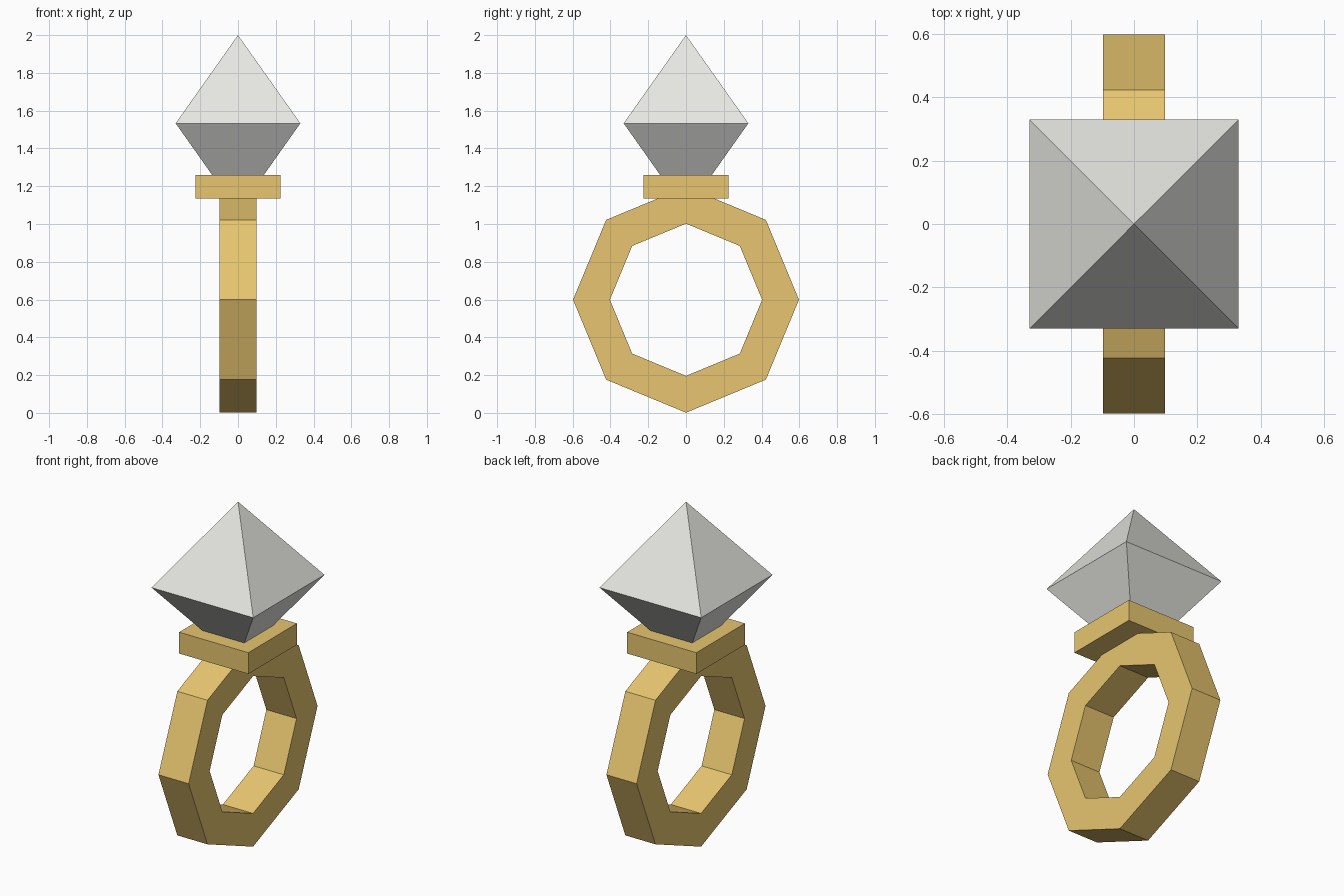
import bpy
import math

if "Cube" in bpy.data.objects:
    bpy.data.objects.remove(bpy.data.objects["Cube"])


def material(name, rgb):
    mat = bpy.data.materials.new(name)
    mat.diffuse_color = (*rgb, 1.0)
    mat.use_nodes = True
    mat.node_tree.nodes["Principled BSDF"].inputs["Base Color"].default_value = mat.diffuse_color
    return mat


gold = material("gold", (0.80, 0.56, 0.16))
crystal = material("pale_crystal", (0.80, 0.80, 0.77))


def add_mesh(name, verts, faces, mat):
    mesh = bpy.data.meshes.new(name)
    mesh.from_pydata(verts, [], faces)
    mesh.materials.append(mat)
    obj = bpy.data.objects.new(name, mesh)
    bpy.context.collection.objects.link(obj)
    return obj


# Octagonal finger band: rectangular section swept around the x axis
SIDES, CENTRE_Z, HALF_W = 8, 0.599, 0.098
section = [(-HALF_W, 0.598), (HALF_W, 0.598), (HALF_W, 0.403), (-HALF_W, 0.403)]
verts, faces = [], []
for i in range(SIDES):
    a = 2 * math.pi * i / SIDES
    verts += [(x, r * math.cos(a), CENTRE_Z + r * math.sin(a)) for x, r in section]
    j = (i + 1) % SIDES
    for k in range(4):
        m = (k + 1) % 4
        faces.append((4 * i + k, 4 * i + m, 4 * j + m, 4 * j + k))
add_mesh("band", verts, faces, gold)

# Square setting plate
bpy.ops.mesh.primitive_cube_add(size=1, location=(0, 0, 1.197))
plate = bpy.context.object
plate.name = "setting_plate"
plate.scale = (0.45, 0.45, 0.125)
plate.data.materials.append(gold)

# Octahedral gem, its lower point sunk into the setting
H, GIRDLE_Z, HEIGHT = 0.33, 1.533, 0.467
gem_verts = [(-H, -H, GIRDLE_Z), (H, -H, GIRDLE_Z), (H, H, GIRDLE_Z), (-H, H, GIRDLE_Z),
             (0, 0, GIRDLE_Z + HEIGHT), (0, 0, GIRDLE_Z - HEIGHT)]
gem_faces = []
for i in range(4):
    j = (i + 1) % 4
    gem_faces += [(i, j, 4), (j, i, 5)]
add_mesh("gem", gem_verts, gem_faces, crystal)
